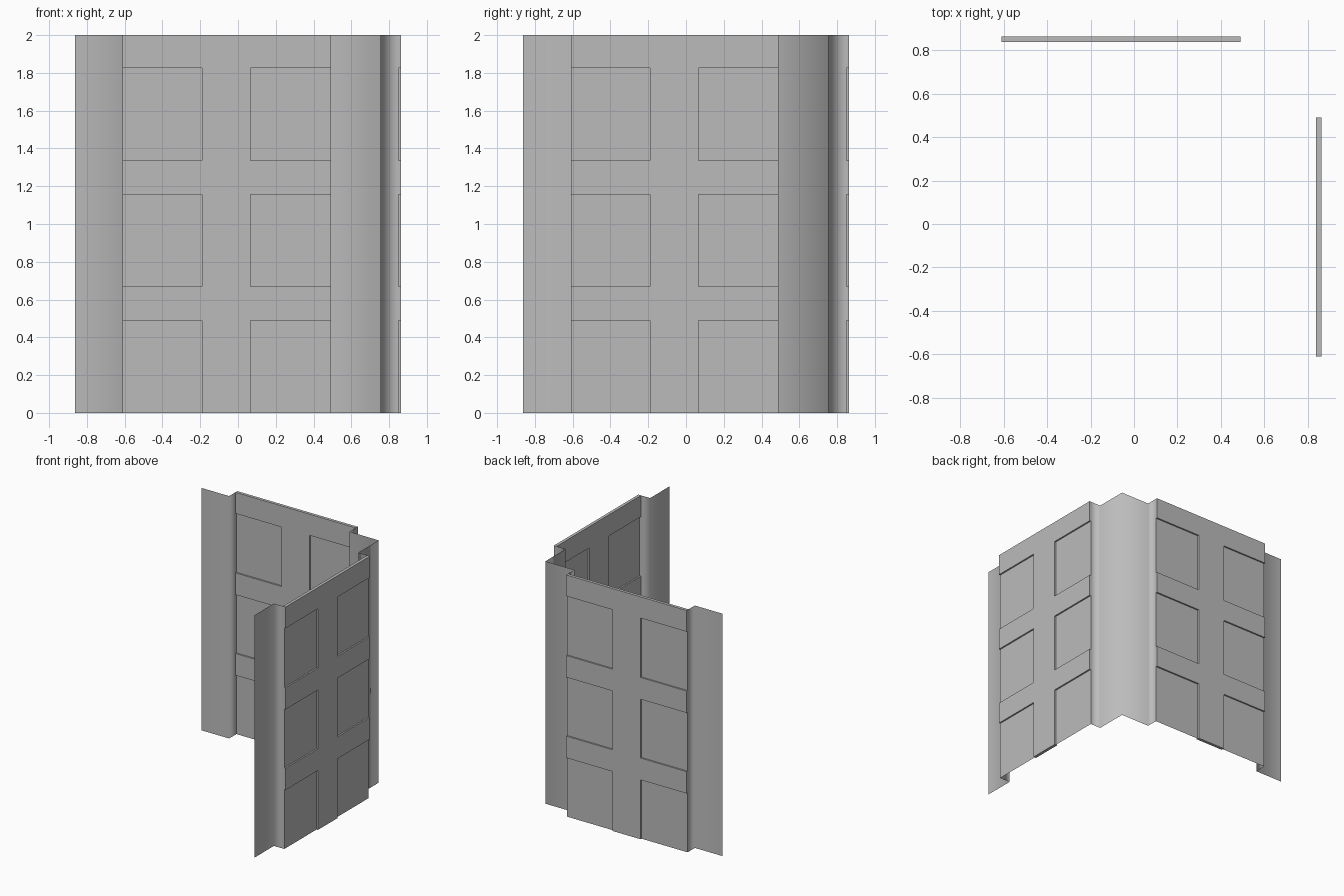
import bpy
import bmesh

HEIGHT = 2.0
WALL = 0.85      # offset of the panel sheet from the centre
FLANGE = 0.755   # offset of the inset flanges
HALF = 0.0125    # half the thickness of the raised frame
X_CUTS = [-0.61, -0.19, 0.065, 0.49]
Z_CUTS = [0, 0.49, 0.67, 1.155, 1.335, 1.825, HEIGHT]

cube = bpy.data.objects.get("Cube")
if cube:
    bpy.data.objects.remove(cube, do_unlink=True)

grey = bpy.data.materials.new("plain grey")
grey.use_nodes = True
grey.diffuse_color = (0.5, 0.5, 0.5, 1)
grey.node_tree.nodes["Principled BSDF"].inputs["Base Color"].default_value = grey.diffuse_color


def finish(bm, name, swap=False, smooth=False):
    """Turn the bmesh into an object; swap trades x and y to make the side wall."""
    if swap:
        for v in bm.verts:
            v.co.x, v.co.y = v.co.y, v.co.x
        bmesh.ops.reverse_faces(bm, faces=bm.faces[:])
    for f in bm.faces:
        f.smooth = smooth
    mesh = bpy.data.meshes.new(name)
    bm.to_mesh(mesh)
    bm.free()
    mesh.materials.append(grey)
    obj = bpy.data.objects.new(name, mesh)
    bpy.context.collection.objects.link(obj)
    if smooth:
        mod = obj.modifiers.new("area normals", 'WEIGHTED_NORMAL')
        mod.mode = 'FACE_AREA'
    return obj


def sheet(name, path, swap=False, smooth=True):
    """Upright thin sheet following a plan path."""
    bm = bmesh.new()
    low = [bm.verts.new((x, y, 0)) for x, y in path]
    top = [bm.verts.new((x, y, HEIGHT)) for x, y in path]
    for i in range(len(path) - 1):
        bm.faces.new((low[i], low[i + 1], top[i + 1], top[i]))
    return finish(bm, name, swap, smooth)


def frame(name, swap):
    """Raised post and three rails, as one solid with window openings."""
    bm = bmesh.new()
    grid = [[bm.verts.new((x, WALL - HALF, z)) for z in Z_CUTS] for x in X_CUTS]
    for i in range(len(X_CUTS) - 1):
        for j in range(len(Z_CUTS) - 1):
            if i == 1 or j % 2 == 1:
                bm.faces.new((grid[i][j], grid[i + 1][j], grid[i + 1][j + 1], grid[i][j + 1]))
    bmesh.ops.delete(bm, geom=[v for v in bm.verts if not v.link_faces], context='VERTS')
    ret = bmesh.ops.extrude_face_region(bm, geom=bm.faces[:], use_keep_orig=True)
    for v in ret["geom"]:
        if isinstance(v, bmesh.types.BMVert):
            v.co.y += 2 * HALF
    bmesh.ops.recalc_face_normals(bm, faces=bm.faces[:])
    return finish(bm, name, swap)


# Two matching walls: panel sheet, raised frame and folded end flange
start, end = X_CUTS[0], X_CUTS[-1]
for wall, swap in (("back", False), ("side", True)):
    sheet(wall + "_panel", [(start, WALL), (end, WALL)], swap, smooth=False)
    frame(wall + "_frame", swap)
    sheet(wall + "_end_flange", [(-0.8625, FLANGE), (start, FLANGE), (start, WALL)], swap)

# Folded inset corner joining the walls
sheet("corner_flange", [(end, WALL), (end, FLANGE), (FLANGE, FLANGE),
                        (FLANGE, end), (WALL, end)])
